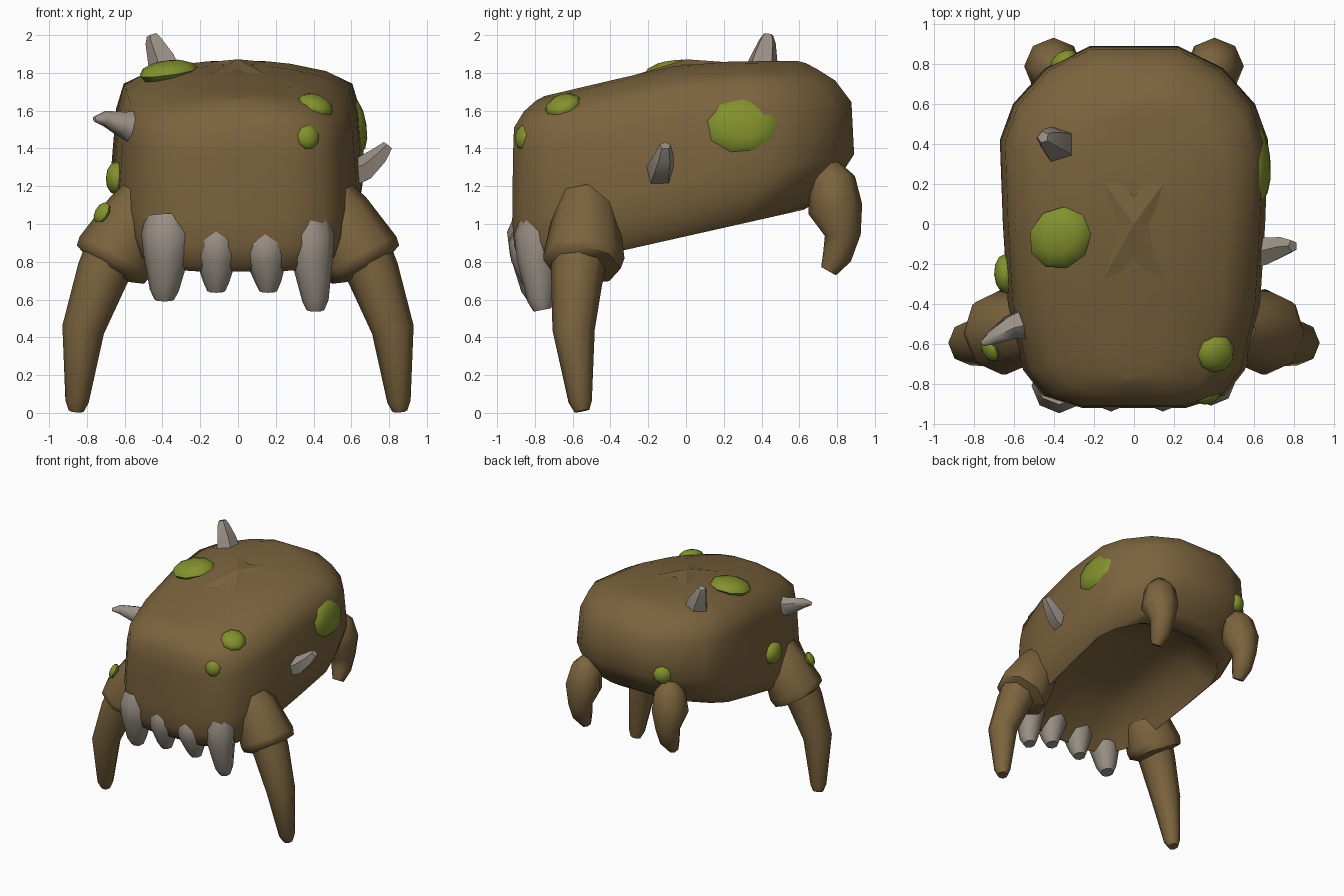
import bpy, bmesh, math
from mathutils import Vector

if "Cube" in bpy.data.objects:
    bpy.data.objects.remove(bpy.data.objects["Cube"])


def material(name, rgb):
    m = bpy.data.materials.new(name)
    m.diffuse_color = (*rgb, 1)
    m.use_nodes = True
    m.node_tree.nodes["Principled BSDF"].inputs["Base Color"].default_value = m.diffuse_color
    return m


BROWN = material("brown_hide", (0.2, 0.127, 0.048))
GREEN = material("green_wart", (0.225, 0.285, 0.027))
BONE = material("grey_bone", (0.32, 0.278, 0.235))


def finish(name, bm, mat, angle=40):
    bmesh.ops.recalc_face_normals(bm, faces=bm.faces)
    me = bpy.data.meshes.new(name)
    bm.to_mesh(me)
    bm.free()
    ob = bpy.data.objects.new(name, me)
    bpy.context.collection.objects.link(ob)
    me.materials.append(mat)
    bpy.ops.object.select_all(action='DESELECT')
    ob.select_set(True)
    bpy.context.view_layer.objects.active = ob
    bpy.ops.object.shade_smooth_by_angle(angle=math.radians(angle))
    return ob


def bridge(bm, rings):
    for a, b in zip(rings, rings[1:]):
        n = len(a)
        for i in range(n):
            bm.faces.new((a[i], a[(i + 1) % n], b[(i + 1) % n], b[i]))


def tube(name, path, mat, sides=8, mirror=False, angle=58):
    """Tapered limb through (x, y, z, radius) stations."""
    for sx, suffix in ((1, "_right"), (-1, "_left")) if mirror else ((1, ""),):
        bm = bmesh.new()
        pts = [Vector((sx * p[0], p[1], p[2])) for p in path]
        rings = []
        for i, p in enumerate(pts):
            t = (pts[min(i + 1, len(pts) - 1)] - pts[max(i - 1, 0)]).normalized()
            u = t.cross(Vector((0, 1, 0))).normalized()
            v = t.cross(u)
            r = path[i][3]
            ring = []
            for k in range(sides):
                a = 2 * math.pi * k / sides
                ring.append(bm.verts.new(p + r * (math.cos(a) * u + math.sin(a) * v)))
            rings.append(ring)
        bridge(bm, rings)
        bm.faces.new(rings[0])
        bm.faces.new(rings[-1])
        finish(name + suffix, bm, mat, angle)


def lerp_table(table, y):
    if y <= table[0][0]:
        return table[0][1]
    for (a, za), (b, zb) in zip(table, table[1:]):
        if y <= b:
            return za + (zb - za) * (y - a) / (b - a)
    return table[-1][1]


def z_top(y):
    return lerp_table([(-0.92, 1.635), (-0.78, 1.67), (-0.1, 1.83), (0.12, 1.86), (0.9, 1.865)], y)


def z_bottom(y):
    return 0.935 + 0.225 * y


# Shell: rounded outline lofted upward between sloping bottom and top
half = [(0, -.92), (.26, -.92), (.45, -.86), (.55, -.73), (.625, -.4), (.65, 0),
        (.665, .42), (.6, .6), (.44, .78), (.22, .89), (0, .89)]
outline = half + [(-x, y) for x, y in reversed(half[1:-1])]
# height fraction, x scale, y scale, y centre; the first rings form the shallow belly hollow
levels = [(.24, .3, .3, -.05), (.2, .55, .55, -.07), (.08, .75, .7, -.1), (0, .85, .8, -.1),
          (.05, .92, .88, -.08), (.17, .98, .95, -.05), (.32, 1.01, 1, -.015), (.7, .97, .99, -.02),
          (.86, .91, .94, -.06), (.94, .70, .86, -.08), (.985, .42, .79, -.08), (1, .24, .74, -.08)]
bm = bmesh.new()
rings = []
for f, sx, sy, cy in levels:
    ring = []
    for x, y in outline:
        yy = cy + (y + .015) * sy
        ring.append(bm.verts.new((x * sx, yy, z_bottom(yy) * (1 - f) + z_top(yy) * f)))
    rings.append(ring)
bridge(bm, rings)
bm.faces.new(rings[0])
# top strips join matching left and right points
top, n = rings[-1], len(outline)
for i in range(n // 2):
    quad = [top[i], top[i + 1], top[(n - i - 1) % n], top[(n - i) % n]]
    bm.faces.new(list(dict.fromkeys(quad)))
finish("body", bm, BROWN, 60)

# Four-armed crease star on the back
bm = bmesh.new()
peak = bm.verts.new((0, 0, 1.872))
star = []
for x, y in [(.27, .37), (0, .14), (-.27, .37), (-.07, 0), (-.28, -.5), (0, -.17), (.28, -.5), (.07, 0)]:
    drop = .016 if abs(x) > .1 else -.002
    star.append(bm.verts.new((x, y, z_top(y) - drop)))
for i in range(8):
    bm.faces.new((peak, star[i], star[(i + 1) % 8]))
finish("back_star", bm, BROWN, 5)

# Front legs: slanted flared shoulder and tapering shin
tube("front_shoulder", [(.48, -.53, 1.13, .15), (.53, -.53, 1.05, .175), (.65, -.54, .83, .215),
                        (.675, -.55, .785, .205), (.69, -.55, .76, .13)], BROWN, 8, True)
tube("front_shin", [(.655, -.56, .87, .15), (.715, -.575, .74, .14), (.82, -.595, .44, .112),
                    (.852, -.56, .06, .062), (.856, -.55, .01, .04)], BROWN, 8, True)

# Back claws
tube("back_claw", [(.385, .76, 1.32, .05), (.39, .775, 1.24, .12), (.405, .79, 1.08, .145),
                   (.41, .83, .94, .095), (.41, .80, .83, .078), (.41, .755, .75, .045)],
     BROWN, 8, True)

# Fangs: x, y, top z, tip z, width, tip x shift
for i, (x, y, zt, zb, r, dx) in enumerate([(-.375, -.81, 1.03, .6, .138, -.015), (-.115, -.815, .965, .645, .125, 0),
                                           (.145, -.815, .945, .645, .125, .015), (.385, -.785, 1.03, .545, .125, .025)]):
    h = zt - zb
    tube(f"fang_{i + 1}", [(x, y + .02, zt, r * .85), (x, y, zt - .2 * h, r), (x + dx * .3, y, zt - .45 * h, r * .88),
                           (x + dx, y + .015, zb + .05, r * .56), (x + dx, y + .025, zb, r * .38)], BONE)

# Bone spikes
tube("spike_top", [(-.37, .39, 1.76, .105), (-.4, .41, 1.87, .08), (-.445, .43, 1.97, .048),
                   (-.455, .435, 2.0, .03)], BONE, 5)
tube("spike_left", [(-.54, -.5, 1.51, .09), (-.62, -.52, 1.53, .066), (-.71, -.57, 1.56, .04),
                    (-.76, -.6, 1.555, .015)], BONE, 6)
tube("spike_right", [(.58, -.14, 1.26, .085), (.67, -.135, 1.29, .072), (.75, -.115, 1.36, .052),
                     (.795, -.11, 1.415, .03)], BONE, 5)

# Warts: centre, outward direction, width, height, thickness
warts = [((-.37, -.07, 1.805), (-.12, -.12, 1), .15, .165, .06),
         ((.625, .3, 1.52), (1, .05, .15), .195, .155, .055),
         ((.41, -.65, 1.625), (.4, -.35, 1), .10, .10, .055),
         ((.37, -.86, 1.46), (.4, -1, .15), .065, .07, .04),
         ((-.645, -.25, 1.24), (-1, -.05, 0), .10, .09, .055),
         ((-.72, -.635, 1.06), (-.85, -.5, .5), .06, .06, .03),
         ((-.35, .815, 1.38), (-.5, .8, 0), .075, .075, .05)]
for i, (c, d, w, h, t) in enumerate(warts):
    bm = bmesh.new()
    bmesh.ops.create_uvsphere(bm, u_segments=9, v_segments=6, radius=1)
    n = Vector(d).normalized()
    u = Vector((0, 0, 1)).cross(n).normalized()
    v = n.cross(u)
    for vert in bm.verts:
        p = vert.co
        vert.co = Vector(c) + u * p.x * w + v * p.y * h + n * p.z * t
    finish(f"wart_{i + 1}", bm, GREEN, 50)
